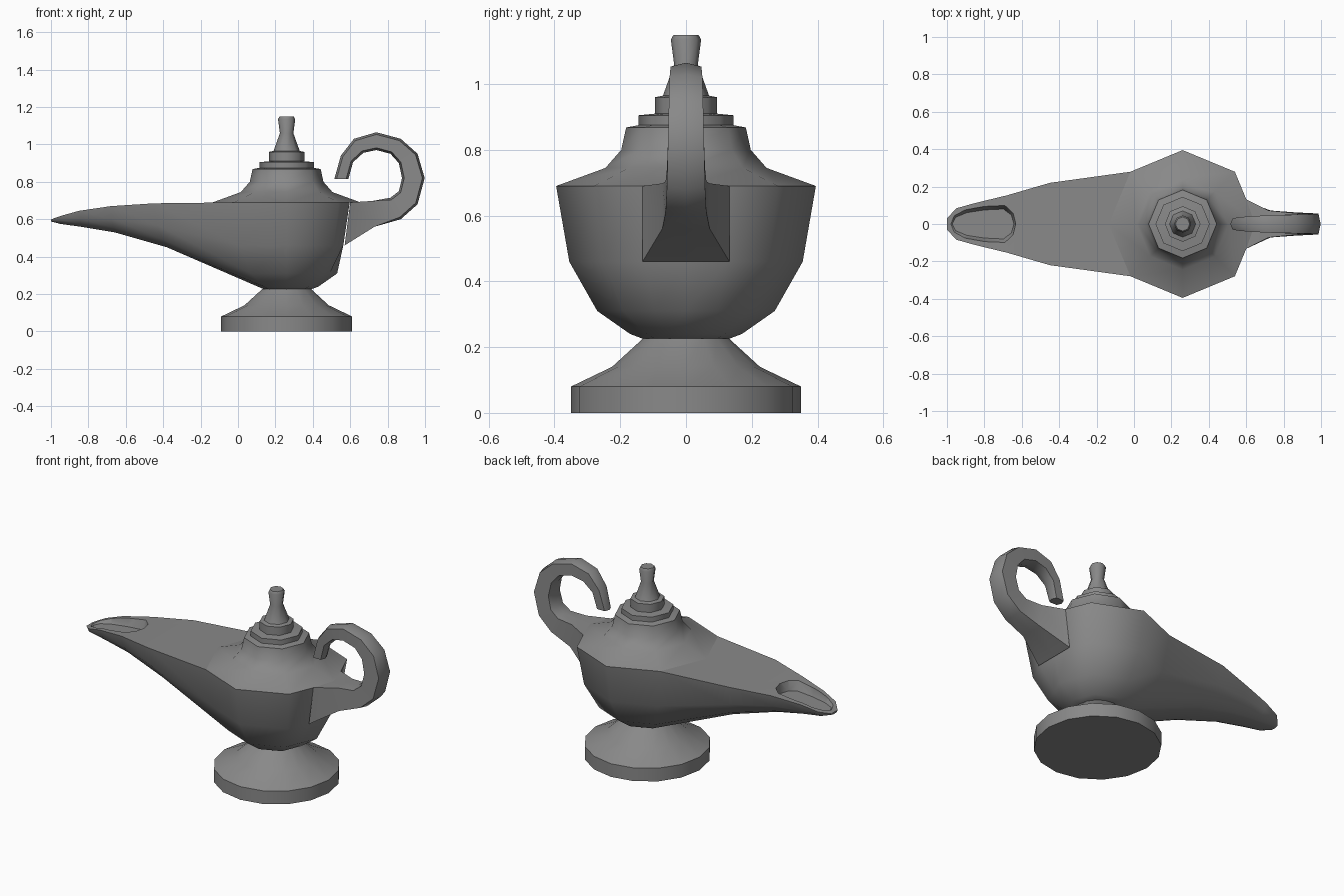
import bpy
import bmesh
from math import cos, sin, pi, radians
from mathutils import Vector

default_cube = bpy.data.objects.get("Cube")
if default_cube:
    bpy.data.objects.remove(default_cube, do_unlink=True)

CENTRE = 0.26  # x of the axis through foot, bowl and lid

metal = bpy.data.materials.new("grey_metal")
metal.use_nodes = True
metal.diffuse_color = (0.25, 0.25, 0.25, 1)
metal.node_tree.nodes["Principled BSDF"].inputs["Base Color"].default_value = metal.diffuse_color


def add_grid(bm, rows, closed=False):
    """Skin a list of point rows with quads."""
    grid = [[bm.verts.new(point) for point in row] for row in rows]
    for row, following in zip(grid, grid[1:]):
        count = len(row)
        for i in range(count if closed else count - 1):
            j = (i + 1) % count
            bm.faces.new((row[i], row[j], following[j], following[i]))


def finish(bm, name):
    """Weld, cap the open ends and make an object."""
    bmesh.ops.remove_doubles(bm, verts=bm.verts, dist=0.0005)
    bmesh.ops.holes_fill(bm, edges=[e for e in bm.edges if e.is_boundary], sides=0)
    bmesh.ops.recalc_face_normals(bm, faces=bm.faces)
    mesh = bpy.data.meshes.new(name)
    bm.to_mesh(mesh)
    bm.free()
    mesh.materials.append(metal)
    obj = bpy.data.objects.new(name, mesh)
    bpy.context.collection.objects.link(obj)
    return obj


def shade(obj, angle):
    bpy.ops.object.select_all(action="DESELECT")
    obj.select_set(True)
    bpy.context.view_layer.objects.active = obj
    bpy.ops.object.shade_smooth_by_angle(angle=radians(angle))


def turned(name, profile, sides, angle):
    """Lathe a (radius, height) profile about the lamp axis."""
    bm = bmesh.new()
    turns = [2 * pi * i / sides for i in range(sides)]
    add_grid(bm, [[(CENTRE + r * cos(a), r * sin(a), z) for a in turns]
                  for r, z in profile], closed=True)
    shade(finish(bm, name), angle)


# Foot and stepped lid with its knob
turned("foot", [(0.35, 0), (0.35, 0.08), (0.225, 0.14), (0.13, 0.227)], 16, 35)
turned("lid", [(0.395, 0.69), (0.245, 0.745), (0.197, 0.8), (0.182, 0.868),
               (0.145, 0.875), (0.145, 0.905), (0.095, 0.91), (0.095, 0.96),
               (0.07, 0.965), (0.036, 1.06), (0.046, 1.135), (0.038, 1.15)], 8, 50)

# Bowl: octagonal columns, flattened where the handle joins
levels = [(0.395, 0.69), (0.355, 0.46), (0.27, 0.31), (0.17, 0.24), (0.13, 0.225)]


def bowl_column(degrees):
    a = radians(degrees)
    middle = cos(pi / 8)
    column = []
    for i, (r, z) in enumerate(levels):
        if degrees % 45:
            r *= middle
        x = r * cos(a)
        if degrees == 0 and i < 2:
            x = r * middle * middle
        column.append((CENTRE + x, r * sin(a), z))
    return column


bm = bmesh.new()
add_grid(bm, [bowl_column(d) for d in (135, 90, 45, 22.5, 0, -22.5, -45, -90, -135)])

# Spout: U-shaped sections running out from the bowl
half_section = [(1, 0), (0.9, 0.5), (0.68, 0.82), (0.43, 0.97), (0.33, 1), (0, 1)]


def spout_section(top_x, width, top_z, low_x, low_z):
    side = [Vector((top_x + (low_x - top_x) * d * d, width * w, top_z + (low_z - top_z) * d))
            for w, d in half_section]
    return side + [Vector((p.x, -p.y, p.z)) for p in reversed(side[:-1])]


first = bowl_column(135) + [(0.14, 0, 0.225)] + bowl_column(-135)[::-1]
sections = [first] + [spout_section(*s) for s in (
    (-0.45, 0.22, 0.685, -0.38, 0.45),
    (-0.68, 0.153, 0.67, -0.66, 0.53),
    (-0.85, 0.112, 0.645, -0.84, 0.56),
    (-0.95, 0.084, 0.617, -0.95, 0.575),
    (-1, 0.03, 0.599, -1, 0.588))]
add_grid(bm, sections)
add_grid(bm, [(s[0], s[-1]) for s in sections])
body = finish(bm, "bowl_and_spout")

# Scoop cut out of the spout tip
half_outline = [(-0.63, 0), (-0.645, 0.06), (-0.69, 0.1), (-0.8, 0.094),
                (-0.9, 0.076), (-0.965, 0.045), (-0.985, 0)]
outline = half_outline + [(x, -y) for x, y in half_outline[-2:0:-1]]
bm = bmesh.new()
floor = [(-0.8 + (x + 0.8) * 0.93, y * 0.8, 0.617 + (x + 0.63) * 0.05) for x, y in outline]
lip = [(x, y, 0.65 + (x + 0.8) * 0.2) for x, y in outline]
above = [(x, y, 0.8) for x, y in outline]
add_grid(bm, [floor, lip, above], closed=True)
cutter = finish(bm, "scoop_cutter")
cutter.hide_render = True
cut = body.modifiers.new("scoop", "BOOLEAN")
cut.operation = "DIFFERENCE"
cut.solver = "EXACT"
cut.object = cutter
bpy.context.view_layer.objects.active = body
bpy.ops.object.modifier_apply(modifier=cut.name)
bpy.data.objects.remove(cutter, do_unlink=True)
shade(body, 50)

# Handle: flared root, then a curl with a ridged strap section
stations = [  # outer x, outer z, inner x, inner z, half width
    (0.57, 0.46, 0.6, 0.69, 0.132), (0.73, 0.56, 0.72, 0.698, 0.072),
    (0.87, 0.6, 0.815, 0.715, 0.062), (0.96, 0.68, 0.86, 0.75, 0.058),
    (0.998, 0.82, 0.877, 0.82, 0.055), (0.96, 0.95, 0.86, 0.9, 0.052),
    (0.87, 1.03, 0.815, 0.95, 0.05), (0.74, 1.065, 0.74, 0.97, 0.047),
    (0.62, 1.03, 0.67, 0.955, 0.042), (0.55, 0.94, 0.615, 0.905, 0.036),
    (0.515, 0.815, 0.59, 0.815, 0.03)]
rows = []
for i, (ox, oz, ix, iz, w) in enumerate(stations):
    outer, inner = Vector((ox, 0, oz)), Vector((ix, 0, iz))
    inset = (inner - outer).normalized() * (0.012 if i > 1 else 0)
    side = Vector((0, w, 0))
    rows.append([outer, outer + inset + side, inner - inset + side,
                 inner, inner - inset - side, outer + inset - side])
bm = bmesh.new()
add_grid(bm, rows, closed=True)
shade(finish(bm, "handle"), 40)
